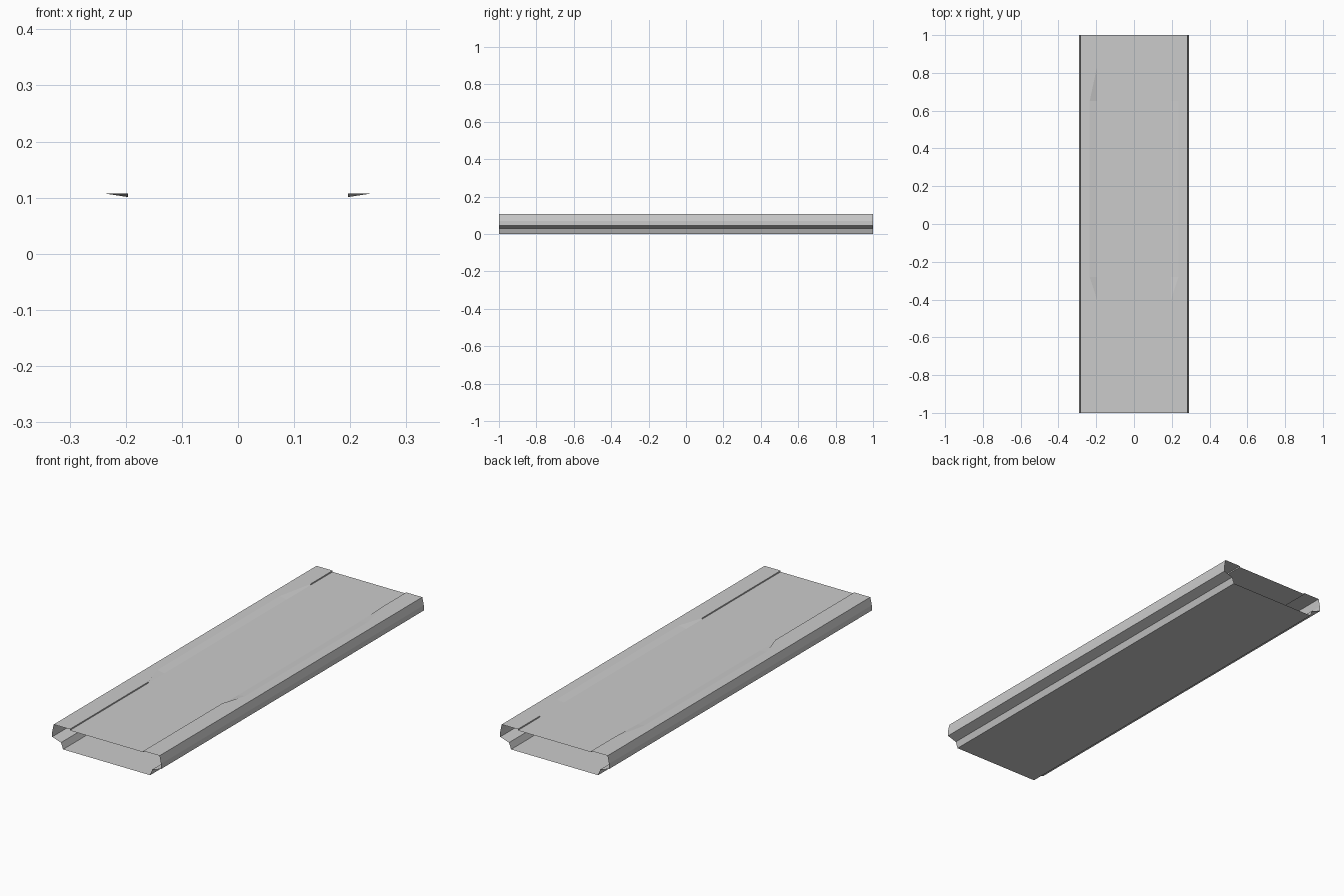
import bpy

if "Cube" in bpy.data.objects:
    bpy.data.objects.remove(bpy.data.objects["Cube"])

def loft(name, sections, mirror=False):
    """Skin a sheet through (y, [(x, z), ...]) sections; ends stay open."""
    n = len(sections[0][1])
    verts = [(x, y, z) for y, pts in sections for x, z in pts]
    faces = [(s * n + i, s * n + i + 1, (s + 1) * n + i + 1, (s + 1) * n + i)
             for s in range(len(sections) - 1) for i in range(n - 1)]
    mesh = bpy.data.meshes.new(name)
    mesh.from_pydata(verts, [], faces)
    obj = bpy.data.objects.new(name, mesh)
    bpy.context.collection.objects.link(obj)
    if mirror:
        mod = obj.modifiers.new("mirror", 'MIRROR')
        mod.use_mirror_merge = False
    return obj

TOP, DECK = 0.107, 0.101

# outer trough: folded sides and flat underside, open at both ends
right = [(0.282, TOP), (0.29, 0.07), (0.29, 0.045), (0.243, 0.03), (0.232, 0)]
shell = right + [(-x, z) for x, z in reversed(right)]
loft("outer_shell", [(-1, shell), (1, shell)])

# recessed centre deck
deck = [(-0.196, DECK), (0.196, DECK)]
loft("deck", [(-1, deck), (1, deck)])

# raised side rails whose inner edge is scooped back along the middle
inner_edge = [(-1, 0.196), (-0.4, 0.196), (-0.28, 0.235),
              (0.65, 0.235), (0.83, 0.196), (1, 0.196)]
loft("side_rails",
     [(y, [(0.196, DECK), (x, TOP), (0.282, TOP)]) for y, x in inner_edge],
     mirror=True)
